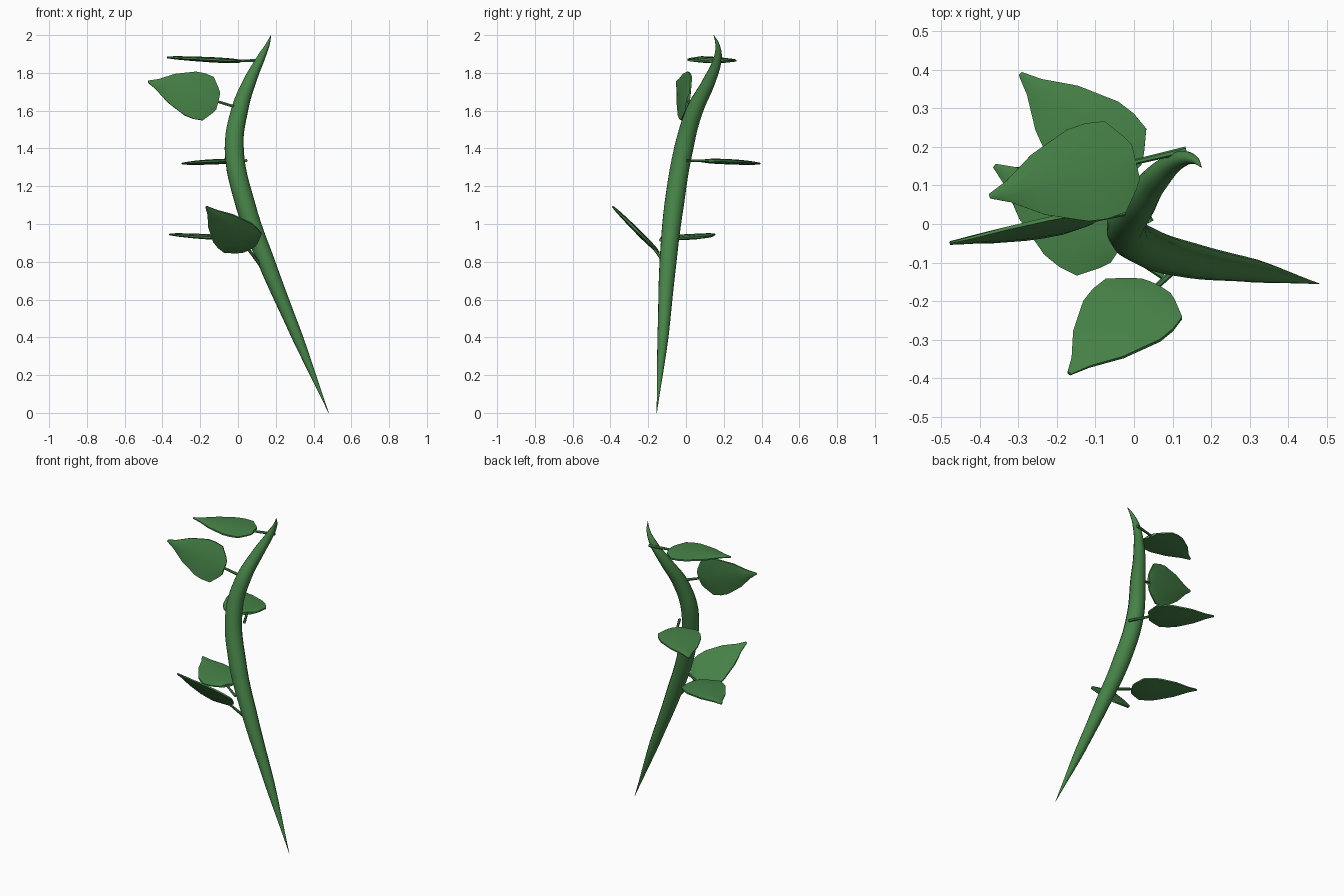
import bpy, bmesh, math
from mathutils import Vector

if "Cube" in bpy.data.objects:
    bpy.data.objects.remove(bpy.data.objects["Cube"], do_unlink=True)

green = bpy.data.materials.new("leaf green")
green.use_nodes = True
COLOUR = (0.062, 0.225, 0.064, 1)
green.diffuse_color = COLOUR
green.node_tree.nodes["Principled BSDF"].inputs["Base Color"].default_value = COLOUR


def add_mesh(name, mesh):
    mesh.materials.clear()
    mesh.materials.append(green)
    obj = bpy.data.objects.new(name, mesh)
    bpy.context.collection.objects.link(obj)
    bpy.ops.object.select_all(action="DESELECT")
    obj.select_set(True)
    bpy.context.view_layer.objects.active = obj
    bpy.ops.object.shade_smooth_by_angle(angle=math.radians(50))
    return obj


def tube(name, points, sides_res, steps):
    """Tapered round tube through (x, y, z, radius) points."""
    curve = bpy.data.curves.new(name + "_path", "CURVE")
    curve.dimensions = "3D"
    curve.bevel_depth = 1
    curve.bevel_resolution = sides_res
    curve.resolution_u = steps
    curve.use_fill_caps = True
    spline = curve.splines.new("BEZIER")
    spline.bezier_points.add(len(points) - 1)
    for p, (x, y, z, r) in zip(spline.bezier_points, points):
        p.co, p.radius = (x, y, z), r
        p.handle_left_type = p.handle_right_type = "AUTO"
    temp = bpy.data.objects.new(name + "_path", curve)
    bpy.context.collection.objects.link(temp)
    bpy.context.view_layer.update()
    mesh = bpy.data.meshes.new_from_object(
        temp.evaluated_get(bpy.context.evaluated_depsgraph_get()))
    bpy.data.objects.remove(temp, do_unlink=True)
    add_mesh(name, mesh)


# Leaf outline: distance along, half width, half thickness
OUTLINE = [(-.005, .045, .009), (.01, .07, .011), (.05, .121, .013), (.1, .127, .014),
           (.15, .122, .014), (.255, .08, .012), (.335, .028, .009), (.385, .006, .005)]
SECTION = [(-1, .35), (-.5, .85), (0, 1), (.5, .85), (1, .35),
           (1, -.35), (.5, -.85), (0, -1), (-.5, -.85), (-1, -.35)]


def leaf(name, base, tip, normal):
    base, tip = Vector(base), Vector(tip)
    along = (tip - base).normalized()
    side = Vector(normal).cross(along).normalized()
    up = along.cross(side)
    bm = bmesh.new()
    rings = [[bm.verts.new(base + along * d + side * (w * s) + up * (t * h))
              for s, h in SECTION] for d, w, t in OUTLINE]
    n = len(SECTION)
    for a, b in zip(rings, rings[1:]):
        for i in range(n):
            bm.faces.new((a[i], a[(i + 1) % n], b[(i + 1) % n], b[i]))
    bm.faces.new(rings[0])
    bm.faces.new(rings[-1])
    bmesh.ops.recalc_face_normals(bm, faces=bm.faces)
    mesh = bpy.data.meshes.new(name)
    bm.to_mesh(mesh)
    bm.free()
    add_mesh(name, mesh)


# Curved stem, pointed at both ends
tube("stem", [(.48, -.155, 0, .001), (.315, -.122, .4, .03), (.15, -.095, .8, .046),
              (.04, -.063, 1.1, .053), (-.02, -.012, 1.4, .052), (.008, .045, 1.6, .046),
              (.06, .12, 1.75, .035), (.122, .168, 1.88, .022),
              (.157, .166, 1.95, .011), (.175, .147, 2, .001)], 4, 6)

# Leaves: petiole start, leaf base, leaf tip, face normal
LEAVES = {
    "top": ((.135, .192, 1.867), (0, .16, 1.862), (-.37, .073, 1.882), (0, 0, 1)),
    "upper": ((0, .035, 1.615), (-.11, .01, 1.65), (-.48, -.05, 1.755), (.22, -1, .17)),
    "middle": ((.043, .005, 1.335), (-.015, .125, 1.335), (-.295, .39, 1.32), (0, 0, 1)),
    "lower": ((.075, -.135, .915), (-.04, -.06, .925), (-.36, .15, .945), (0, 0, 1)),
    "front": ((.12, -.105, .78), (.055, -.165, .87), (-.168, -.388, 1.092), (0, .7, .7)),
}
for name, (root, base, tip, normal) in LEAVES.items():
    leaf(name + "_leaf", base, tip, normal)
    inner = Vector(base).lerp(Vector(tip), .05)
    tube(name + "_petiole", [(*root, .009), (*inner, .007)], 1, 2)
